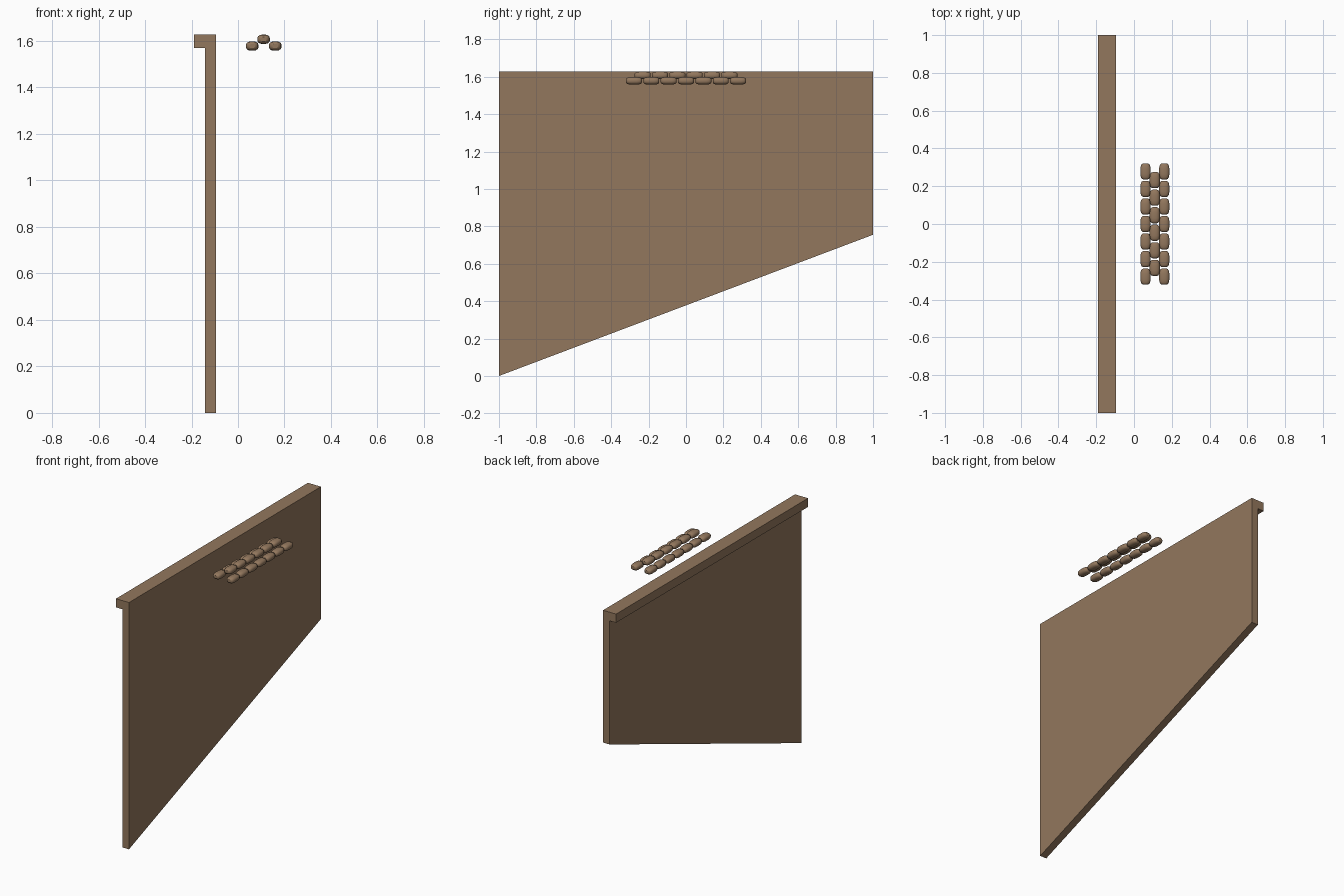
import bpy, bmesh, math

if "Cube" in bpy.data.objects:
    bpy.data.objects.remove(bpy.data.objects["Cube"])

def material(name, rgb):
    m = bpy.data.materials.new(name)
    m.diffuse_color = (*rgb, 1)
    m.use_nodes = True
    m.node_tree.nodes["Principled BSDF"].inputs["Base Color"].default_value = m.diffuse_color
    return m

wood = material("brown_board", (0.29, 0.185, 0.11))
cloth = material("brown_sack", (0.29, 0.185, 0.11))

def loft(name, rings, mat):
    """Skin equal-sized rings of points and cap both ends."""
    bm = bmesh.new()
    loops = [[bm.verts.new(p) for p in ring] for ring in rings]
    n = len(loops[0])
    for a, b in zip(loops, loops[1:]):
        for i in range(n):
            bm.faces.new((a[i], a[(i + 1) % n], b[(i + 1) % n], b[i]))
    bm.faces.new(loops[0])
    bm.faces.new(loops[-1])
    bmesh.ops.recalc_face_normals(bm, faces=bm.faces)
    mesh = bpy.data.meshes.new(name)
    bm.to_mesh(mesh)
    bm.free()
    mesh.materials.append(mat)
    ob = bpy.data.objects.new(name, mesh)
    bpy.context.collection.objects.link(ob)
    return ob

# Wall panel with overhanging lip; the lower edge rises towards the back
def wall_section(y, bottom):
    outline = [(-0.095, bottom), (-0.095, 1.627), (-0.19, 1.627),
               (-0.19, 1.57), (-0.143, 1.57), (-0.143, bottom)]
    return [(x, y, z) for x, z in outline]

loft("wall_panel", [wall_section(-1, 0), wall_section(1, 0.755)], wood)

# Sack: rounded cross-section that narrows at both ends
def sack_ring(y, scale, sides=16, power=0.8):
    pts = []
    for i in range(sides):
        a = 2 * math.pi * (i + 0.5) / sides
        c, s = math.cos(a), math.sin(a)
        pts.append((0.0275 * scale * math.copysign(abs(c) ** power, c), y,
                    0.0205 * scale * math.copysign(abs(s) ** power, s)))
    return pts

half = [(0.0425, 0.45), (0.039, 0.72), (0.031, 0.9), (0.015, 1.0)]
stations = [(-y, s) for y, s in half] + half[::-1]
sack = loft("sack", [sack_ring(y, s) for y, s in stations], cloth)
for p in sack.data.polygons:
    p.use_smooth = len(p.vertices) == 4

# Two lower rows of seven, one upper row of six nested between them
rows = [("left_sack", 0.061, 1.578, 7), ("right_sack", 0.160, 1.578, 7),
        ("upper_sack", 0.110, 1.607, 6)]
for name, x, z, count in rows:
    for i in range(count):
        ob = bpy.data.objects.new(f"{name}_{i + 1}", sack.data)
        ob.location = (x, (i - (count - 1) / 2) * 0.0928, z)
        bpy.context.collection.objects.link(ob)
bpy.data.objects.remove(sack)
